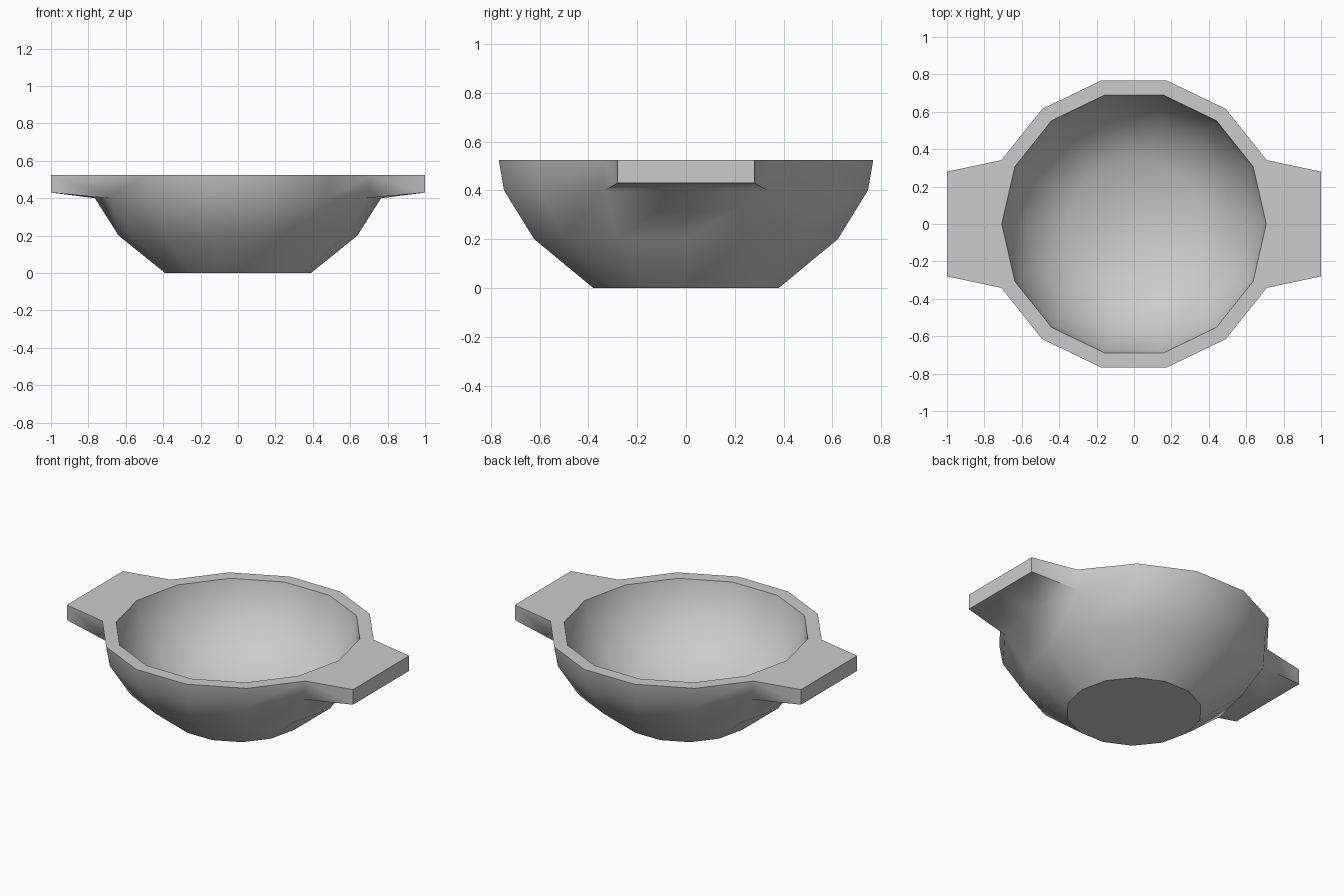
import bpy
import bmesh
from math import cos, sin, tau, radians

default_cube = bpy.data.objects.get("Cube")
if default_cube:
    bpy.data.objects.remove(default_cube, do_unlink=True)

SIDES = 14
TOP = 0.525
# (radius, height) from the outer base, over the rim, to the inner floor
PROFILE = [(0.39, 0), (0.638, 0.2), (0.765, 0.4), (0.787, TOP),
           (0.707, TOP), (0.685, 0.42), (0.575, 0.245), (0.362, 0.08)]
RIM_BAND = 2

material = bpy.data.materials.new("light_grey")
material.use_nodes = True
grey = (0.6, 0.6, 0.6, 1)
material.diffuse_color = grey
material.node_tree.nodes["Principled BSDF"].inputs["Base Color"].default_value = grey

# Bowl shell
bm = bmesh.new()
rings = [[bm.verts.new((r * cos(tau * i / SIDES), r * sin(tau * i / SIDES), z))
          for i in range(SIDES)] for r, z in PROFILE]
bands = []
for low, high in zip(rings, rings[1:]):
    bands.append([bm.faces.new((low[i], low[(i + 1) % SIDES],
                                high[(i + 1) % SIDES], high[i]))
                  for i in range(SIDES)])
bm.faces.new(list(reversed(rings[0])))
bm.faces.new(rings[-1])

# Handles pulled out of the rim band on both sides
half = SIDES // 2
for side, picks in ((1, (SIDES - 1, 0)), (-1, (half - 1, half))):
    faces = [bands[RIM_BAND][i] for i in picks]
    result = bmesh.ops.extrude_face_region(bm, geom=faces)
    for v in result["geom"]:
        if isinstance(v, bmesh.types.BMVert):
            y = 0 if abs(v.co.y) < 0.1 else (0.28 if v.co.y > 0 else -0.28)
            v.co = (side, y, TOP if v.co.z > 0.45 else 0.43)
    leftover = [f for f in faces if f.is_valid]
    if leftover:
        bmesh.ops.delete(bm, geom=leftover, context='FACES')

bmesh.ops.recalc_face_normals(bm, faces=bm.faces[:])

# Smooth sides, with crisp base, rim and handle edges
for f in bm.faces:
    f.smooth = True
for e in bm.edges:
    on_base = all(v.co.z < 0.01 for v in e.verts)
    e.smooth = not on_base and e.calc_face_angle(0) < radians(60)

mesh = bpy.data.meshes.new("handled_bowl")
bm.to_mesh(mesh)
bm.free()
mesh.materials.append(material)
bowl = bpy.data.objects.new("handled_bowl", mesh)
bpy.context.collection.objects.link(bowl)
